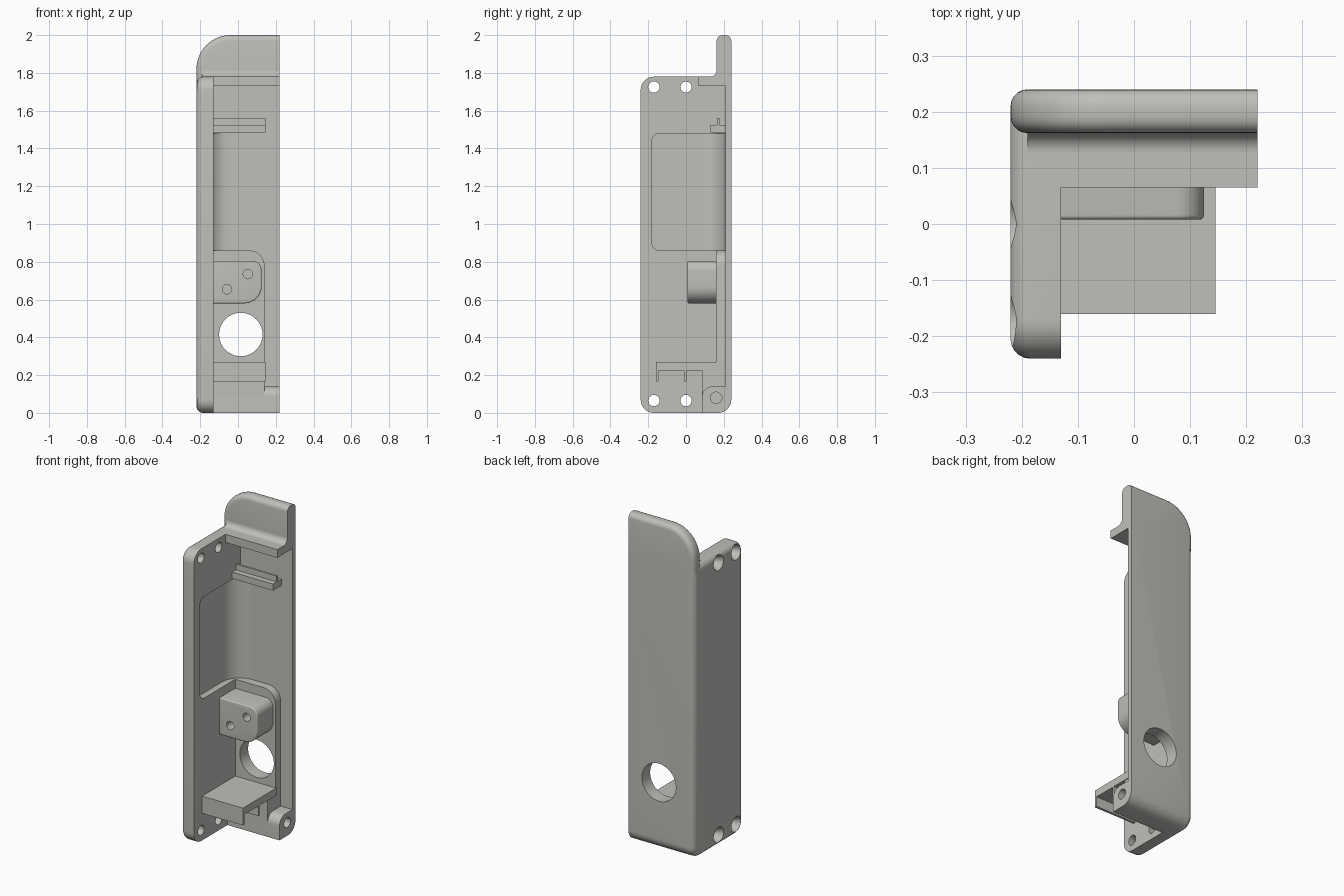
import bpy, bmesh, math
from mathutils import Vector

cube = bpy.data.objects.get("Cube")
if cube:
    bpy.data.objects.remove(cube, do_unlink=True)

grey = bpy.data.materials.new("warm_grey")
grey.use_nodes = True
colour = (0.52, 0.52, 0.49, 1)
grey.diffuse_color = colour
grey.node_tree.nodes["Principled BSDF"].inputs["Base Color"].default_value = colour

parts = []


def rounded(points, segments=10):
    """Outline from (u, v[, radius]) corners, with arcs where a radius is given."""
    out = []
    n = len(points)
    for i, p in enumerate(points):
        c = Vector(p[:2])
        r = p[2] if len(p) > 2 else 0
        if not r:
            out.append(c)
            continue
        a = (Vector(points[i - 1][:2]) - c).normalized()
        b = (Vector(points[(i + 1) % n][:2]) - c).normalized()
        centre = c + (a + b) * r
        for k in range(segments + 1):
            t = k / segments * math.pi / 2
            out.append(centre - b * r * math.cos(t) - a * r * math.sin(t))
    return out


def place(axis, u, v, w):
    return {"x": (w, u, v), "y": (u, w, v), "z": (u, v, w)}[axis]


def prism(name, axis, outline, a, b, bevel=0, edge_rule=None):
    """Extrude an outline along an axis, optionally rounding chosen edges."""
    bm = bmesh.new()
    low = [bm.verts.new(place(axis, p[0], p[1], a)) for p in outline]
    high = [bm.verts.new(place(axis, p[0], p[1], b)) for p in outline]
    bm.faces.new(low)
    bm.faces.new(high)
    for i in range(len(low)):
        bm.faces.new((low[i - 1], low[i], high[i], high[i - 1]))
    bmesh.ops.recalc_face_normals(bm, faces=bm.faces)
    if bevel:
        edges = [e for e in bm.edges if edge_rule(e.verts[0].co, e.verts[1].co)]
        bmesh.ops.bevel(bm, geom=edges, offset=bevel, segments=5, profile=0.5,
                        affect="EDGES", clamp_overlap=False)
        bmesh.ops.recalc_face_normals(bm, faces=bm.faces)
    mesh = bpy.data.meshes.new(name)
    bm.to_mesh(mesh)
    bm.free()
    mesh.materials.append(grey)
    ob = bpy.data.objects.new(name, mesh)
    bpy.context.collection.objects.link(ob)
    parts.append(ob)
    return ob


def rod(name, axis, u, v, a, b, r1, r2=None):
    """Cylinder or cone along an axis."""
    ob = prism(name, axis, [(u + r1 * math.cos(math.tau * i / 40),
                             v + r1 * math.sin(math.tau * i / 40)) for i in range(40)], a, b)
    if r2:
        c = Vector(place(axis, u, v, b))
        for vert in ob.data.vertices[40:]:
            vert.co = c + (vert.co - c) * (r2 / r1)
    return ob


def cove(name, axis, u, v, su, sv, r, a, b):
    """Concave fillet filling an inside corner."""
    arc = [(u + su * r * (1 - math.cos(t)), v + sv * r * (1 - math.sin(t)))
           for t in (i / 12 * math.pi / 2 for i in range(13))]
    return prism(name, axis, [(u - su * 0.005, v - sv * 0.005)] + arc, a, b)


def cut(target, cutter, keep=False):
    mod = target.modifiers.new("cut", "BOOLEAN")
    mod.operation = "DIFFERENCE"
    mod.solver = "EXACT"
    mod.object = cutter
    bpy.context.view_layer.objects.active = target
    bpy.ops.object.modifier_apply(modifier=mod.name)
    if not keep:
        parts.remove(cutter)
        bpy.data.objects.remove(cutter, do_unlink=True)


# Main L-shaped housing: rounded block, hollowed from the open side
housing = prism("housing", "x", rounded([(-0.24, 0, 0.07), (0.24, 0, 0.07), (0.24, 1.78),
                                         (-0.24, 1.78, 0.07)]), -0.22, 0.22, 0.035,
                lambda p, q: p.x < -0.21 and q.x < -0.21)
cut(housing, prism("hollow", "x", rounded([
    (-0.3, -0.1), (0.085, -0.1), (0.085, 0.14, 0.055), (0.21, 0.14), (0.21, 1.73),
    (0.065, 1.73), (0.065, 1.9), (-0.3, 1.9)]), -0.13, 0.3))
cut(housing, prism("side_pocket", "x", rounded([
    (-0.18, 0.86, 0.04), (0.21, 0.86), (0.21, 1.48), (-0.18, 1.48, 0.04)]), -0.17, -0.1))

# Countersunk screw holes in the side wall
for y in (-0.17, 0):
    for z in (0.065, 1.725):
        cut(housing, rod("screw_hole", "x", y, z, -0.3, -0.1, 0.03))
        cut(housing, rod("countersink", "x", y, z, -0.225, -0.18, 0.05, 0.03))
cut(housing, rod("hinge_hole", "x", 0.16, 0.08, 0.08, 0.3, 0.03))

# Raised pad on the back plate, with the large round opening
pad = prism("back_pad", "y", rounded([(-0.135, 0.2), (0.14, 0.2), (0.14, 0.86, 0.08),
                                      (-0.135, 0.86)]), 0.16, 0.215)
opening = rod("opening", "y", 0.015, 0.415, 0.1, 0.3, 0.115)
cut(pad, opening, keep=True)
cut(housing, opening)

# Top tab with its large rounded corner
prism("top_tab", "y", rounded([(-0.22, 1.74), (0.22, 1.74), (0.22, 2), (-0.22, 2, 0.18)], 16),
      0.162, 0.24, 0.03,
      lambda p, q: abs(p.y - q.y) < 0.01 and not (p.x > 0.21 and q.x > 0.21)
      and not (p.z < 1.75 and q.z < 1.75))
cove("tab_fillet", "x", 0.162, 1.78, -1, 1, 0.035, -0.19, 0.22)
cove("pocket_fillet", "z", -0.17, 0.21, 1, -1, 0.12, 0.86, 1.48)

# Mounting block with two blind holes
block = prism("mounting_block", "y", rounded([
    (-0.135, 0.58), (0.125, 0.58, 0.09), (0.125, 0.805, 0.05), (-0.135, 0.805)]),
    0.008, 0.17, 0.008, lambda p, q: p.y < 0.01 and q.y < 0.01)
for x, z in ((-0.058, 0.655), (0.052, 0.735)):
    cut(block, rod("block_hole", "y", x, z, -0.1, 0.09, 0.025))

# Small rail with an upright lip
prism("upper_rail", "x", [(0.215, 1.485), (0.13, 1.485), (0.13, 1.525), (0.165, 1.525),
                          (0.165, 1.56), (0.178, 1.56), (0.178, 1.525), (0.215, 1.525)],
      -0.135, 0.145)

# Lower shelf with hanging front lip and rib, and the block beneath it
lip, rib = 0.165, 0.225
prism("lower_shelf", "x", [(-0.16, lip), (-0.145, lip), (-0.145, rib), (-0.01, rib),
                           (-0.01, lip), (0.002, lip), (0.002, rib), (0.17, rib),
                           (0.17, 0.27), (-0.16, 0.27)], -0.135, 0.145)
prism("shelf_base", "x", [(0.085, 0.05), (0.215, 0.05), (0.215, 0.23), (0.085, 0.23)],
      -0.135, 0.14)

# Smooth the curves, keep the corners crisp
bpy.ops.object.select_all(action="DESELECT")
for ob in parts:
    ob.select_set(True)
bpy.context.view_layer.objects.active = housing
bpy.ops.object.shade_smooth_by_angle(angle=math.radians(30))
